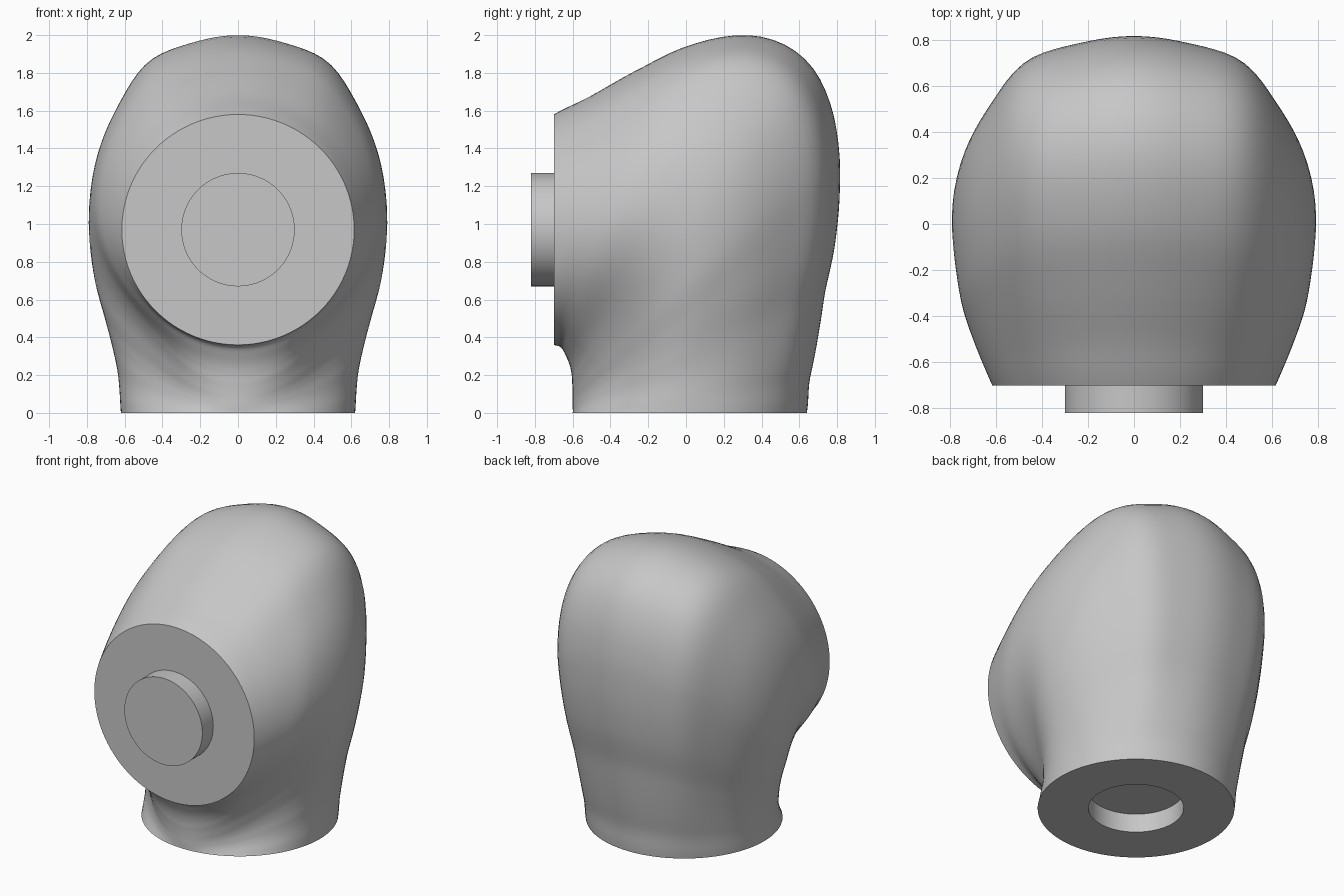
import bpy, bmesh
from math import sin, cos, pi, atan2, hypot, radians, exp
from mathutils import Vector, Matrix

if "Cube" in bpy.data.objects:
    bpy.data.objects.remove(bpy.data.objects["Cube"])

grey = bpy.data.materials.new("plain grey")
grey.use_nodes = True
colour = (0.57, 0.57, 0.57, 1)
grey.diffuse_color = colour
grey.node_tree.nodes["Principled BSDF"].inputs["Base Color"].default_value = colour

SEGMENTS, STEPS = 96, 56
PIVOT = -0.7        # bend axis runs along x at this y, on the ground
PIN = 0.3


def smooth_lookup(knots, t):
    """Cubic Hermite interpolation through (position, value) knots."""
    def slope(i):
        a, b = knots[max(i - 1, 0)], knots[min(i + 1, len(knots) - 1)]
        return (b[1] - a[1]) / (b[0] - a[0])
    i = 0
    while i < len(knots) - 2 and t > knots[i + 1][0]:
        i += 1
    (t0, v0), (t1, v1) = knots[i], knots[i + 1]
    h = t1 - t0
    u = (t - t0) / h
    return (v0 * (1 + 2 * u) * (1 - u) ** 2 + h * slope(i) * u * (1 - u) ** 2
            + v1 * u * u * (3 - 2 * u) + h * slope(i + 1) * u * u * (u - 1))


def polar(points):
    return [(atan2(z, y), hypot(y, z)) for y, z in points]


def section_scale(a, t):
    """Soft crease beside the crown, and a slimmer throat, fading at both ends."""
    a = min(a, 2 * pi - a)
    if a > pi / 2:
        return 1 - 0.1 * sin(2 * t) * sin(2 * a) ** 2
    return 1 + 0.05 * sin(2 * t) * exp(-((a - radians(36)) / radians(13)) ** 2)


def finish(bm, name):
    bmesh.ops.recalc_face_normals(bm, faces=bm.faces[:])
    mesh = bpy.data.meshes.new(name)
    bm.to_mesh(mesh)
    bm.free()
    mesh.materials.append(grey)
    obj = bpy.data.objects.new(name, mesh)
    bpy.context.collection.objects.link(obj)
    bpy.ops.object.select_all(action='DESELECT')
    obj.select_set(True)
    bpy.context.view_layer.objects.active = obj
    bpy.ops.object.shade_smooth_by_angle(angle=radians(35))


# Side outlines, measured from the pivot: back and crown, then throat
outer = polar([(1.34, 0), (1.36, .2), (1.43, .6), (1.49, .9), (1.515, 1.2),
               (1.51, 1.4), (1.46, 1.65), (1.36, 1.84), (1.2, 1.96), (.99, 2),
               (.7, 1.94), (.45, 1.82), (.2, 1.68), (0, 1.58)])
inner = polar([(.1, 0), (.1, .03), (.1, .06), (.1, .1), (.098, .15), (.095, .2),
               (.085, .25), (.065, .3), (.04, .345), (0, .36)])
width = [(radians(a), w) for a, w in
         [(0, .62), (15, .635), (25, .665), (35, .715), (45, .77), (56, .79),
          (70, .755), (80, .69), (90, .615)]]

# Elbow housing: sections swept a quarter turn from the base to the front
bm = bmesh.new()
angles = [2 * pi * k / SEGMENTS for k in range(SEGMENTS)]


def add_ring(points):
    return [bm.verts.new(p) for p in points]


def base_circle(z):
    return [(PIN * sin(a), 0.02 + PIN * cos(a), z) for a in angles]


# Socket in the base comes first, then the body sections
rings = [add_ring(base_circle(0.13)), add_ring(base_circle(0))]
for step in range(STEPS + 1):
    t = pi / 2 * step / STEPS
    far, near = smooth_lookup(outer, t), smooth_lookup(inner, t)
    half = smooth_lookup(width, t)
    middle, reach = (far + near) / 2, (far - near) / 2
    section = []
    for a in angles:
        scale = section_scale(a, t)
        r = middle + reach * scale * cos(a)
        section.append((half * scale * sin(a), PIVOT + r * cos(t), r * sin(t)))
    rings.append(add_ring(section))
for a, b in zip(rings, rings[1:]):
    for k in range(SEGMENTS):
        n = (k + 1) % SEGMENTS
        bm.faces.new((a[k], a[n], b[n], b[k]))
bm.faces.new(rings[0])
bm.faces.new(rings[-1])
finish(bm, "elbow_housing")

# Peg on the front disc
bm = bmesh.new()
bmesh.ops.create_cone(bm, cap_ends=True, segments=SEGMENTS, radius1=PIN,
                      radius2=PIN, depth=0.13,
                      matrix=Matrix.Translation(Vector((0, -0.755, 0.97)))
                      @ Matrix.Rotation(pi / 2, 4, 'X'))
finish(bm, "front_peg")
